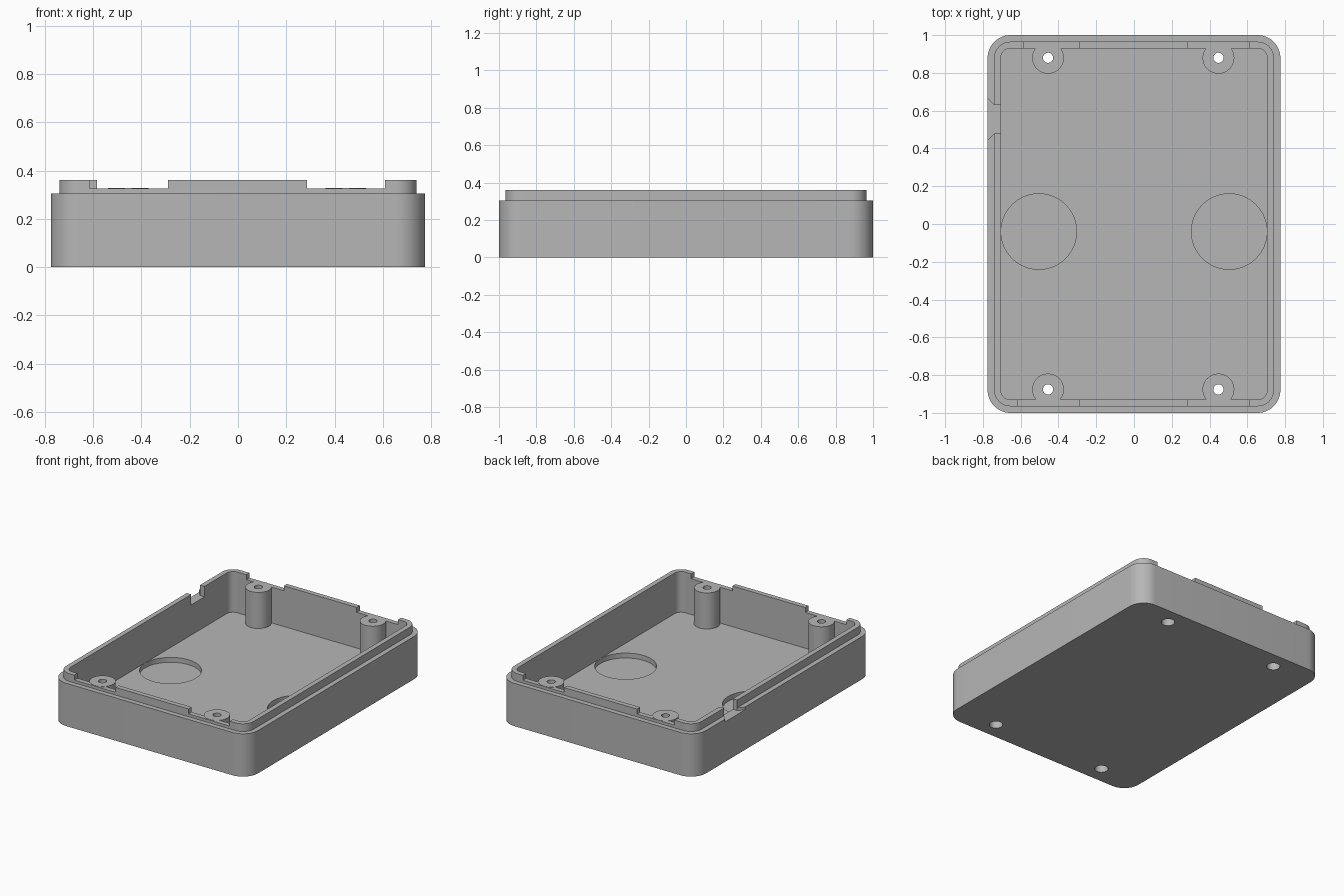
import bpy, bmesh, math

cube = bpy.data.objects.get("Cube")
if cube:
    bpy.data.objects.remove(cube, do_unlink=True)

GREY = bpy.data.materials.new("plain grey")
GREY.use_nodes = True
GREY.diffuse_color = (0.47, 0.47, 0.47, 1)
GREY.node_tree.nodes["Principled BSDF"].inputs["Base Color"].default_value = (0.47, 0.47, 0.47, 1)


def prism(name, outline, z0, z1):
    """Extrude a flat outline from z0 up to z1."""
    bm = bmesh.new()
    face = bm.faces.new([bm.verts.new((x, y, z0)) for x, y in outline])
    top = bmesh.ops.extrude_face_region(bm, geom=[face])
    moved = [v for v in top["geom"] if isinstance(v, bmesh.types.BMVert)]
    bmesh.ops.translate(bm, verts=moved, vec=(0, 0, z1 - z0))
    bmesh.ops.recalc_face_normals(bm, faces=bm.faces)
    mesh = bpy.data.meshes.new(name)
    bm.to_mesh(mesh)
    bm.free()
    mesh.materials.append(GREY)
    obj = bpy.data.objects.new(name, mesh)
    bpy.context.collection.objects.link(obj)
    return obj


def rounded(hx, hy, r, steps=12):
    """Rectangle outline with rounded corners."""
    pts = []
    for i, (sx, sy) in enumerate([(1, 1), (-1, 1), (-1, -1), (1, -1)]):
        for k in range(steps + 1):
            a = (i + k / steps) * math.pi / 2
            pts.append((sx * (hx - r) + r * math.cos(a), sy * (hy - r) + r * math.sin(a)))
    return pts


def circle(cx, cy, r, n=48):
    return [(cx + r * math.cos(2 * math.pi * k / n), cy + r * math.sin(2 * math.pi * k / n))
            for k in range(n)]


def rect(x0, x1, y0, y1):
    return [(x0, y0), (x1, y0), (x1, y1), (x0, y1)]


def combine(target, tool, operation):
    """Apply a boolean and discard the tool shape."""
    tool.hide_render = True
    mod = target.modifiers.new("cut", "BOOLEAN")
    mod.operation = operation
    mod.solver = "EXACT"
    mod.object = tool
    bpy.ops.object.select_all(action="DESELECT")
    bpy.context.view_layer.objects.active = target
    target.select_set(True)
    bpy.ops.object.modifier_apply(modifier=mod.name)
    bpy.data.objects.remove(tool, do_unlink=True)


FLOOR, RIM, LIP, NOTCH = 0.07, 0.305, 0.36, 0.325

# Outer shell with the stepped lip, hollowed out
tray = prism("enclosure_tray", rounded(0.775, 1.0, 0.12), 0, RIM)
combine(tray, prism("lip", rounded(0.74, 0.965, 0.085), 0.03, LIP), "UNION")
combine(tray, prism("cavity", rounded(0.705, 0.93, 0.05), FLOOR, 0.5), "DIFFERENCE")

# Lowered stretches of the lip at both ends
for side, left_edge in ((-1, -0.615), (1, -0.585)):
    y0, y1 = sorted((side * 0.92, side * 1.1))
    for x0, x1 in ((left_edge, -0.29), (0.285, 0.61)):
        combine(tray, prism("lip_gap", rect(x0, x1, y0, y1), NOTCH, 0.5), "DIFFERENCE")

# Cable slot flaring outwards through the side wall
slot = [(-0.65, 0.48), (-0.65, 0.63), (-0.74, 0.63), (-0.80, 0.69), (-0.80, 0.42), (-0.74, 0.48)]
combine(tray, prism("cable_slot", slot, 0.285, 0.5), "DIFFERENCE")

# Screw posts with through holes and wider screw head recesses below
for x in (-0.455, 0.447):
    for y in (-0.876, 0.88):
        combine(tray, prism("post", circle(x, y, 0.084), 0.04, NOTCH + 0.002), "UNION")
        combine(tray, prism("screw_hole", circle(x, y, 0.027, 32), -0.1, 0.5), "DIFFERENCE")
        combine(tray, prism("head_recess", circle(x, y, 0.044, 32), -0.1, 0.1), "DIFFERENCE")

# Shallow round pockets in the floor
for x in (-0.504, 0.504):
    combine(tray, prism("pocket", circle(x, -0.04, 0.2, 64), 0.035, 0.2), "DIFFERENCE")

bpy.ops.object.select_all(action="DESELECT")
tray.select_set(True)
bpy.context.view_layer.objects.active = tray
bpy.ops.object.shade_smooth_by_angle(angle=math.radians(30))
